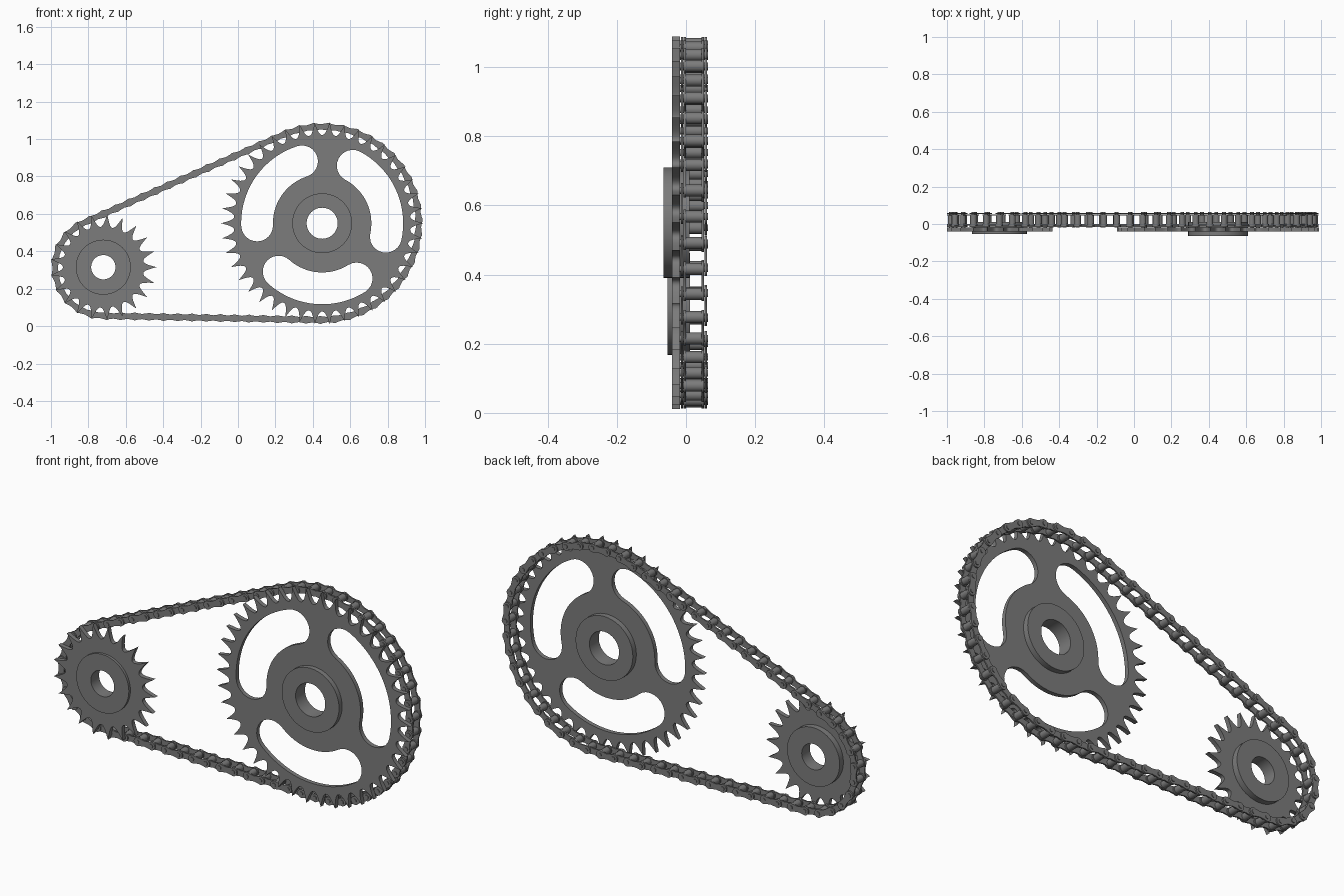
import bpy, bmesh
from math import pi, sin, cos, radians, atan2, acos, sqrt
from mathutils import Matrix, Vector

cube = bpy.data.objects.get("Cube")
if cube:
    bpy.data.objects.remove(cube, do_unlink=True)

steel = bpy.data.materials.new("grey steel")
steel.use_nodes = True
GREY = (0.2, 0.2, 0.2, 1)
steel.diffuse_color = GREY
steel.node_tree.nodes["Principled BSDF"].inputs["Base Color"].default_value = GREY

UPRIGHT = Matrix.Rotation(pi / 2, 4, "X")


def polar(r, a):
    return Vector((r * cos(a), r * sin(a)))


def circle(r, n=48, centre=Vector((0, 0))):
    return [centre + polar(r, 2 * pi * i / n) for i in range(n)]


def add_prism(bm, loops, z0, z1):
    """Add a filled outline (later loops are holes) between two depths."""
    curve = bpy.data.curves.new("outline", "CURVE")
    curve.dimensions = "2D"
    curve.fill_mode = "BOTH"
    curve.extrude = (z1 - z0) / 2
    for loop in loops:
        spline = curve.splines.new("POLY")
        spline.points.add(len(loop) - 1)
        for point, p in zip(spline.points, loop):
            point.co = (p.x, p.y, 0, 1)
        spline.use_cyclic_u = True
    helper = bpy.data.objects.new("outline", curve)
    mesh = bpy.data.meshes.new_from_object(helper)
    mesh.transform(Matrix.Translation((0, 0, (z0 + z1) / 2)))
    bm.from_mesh(mesh)
    bpy.data.objects.remove(helper)
    bpy.data.curves.remove(curve)
    bpy.data.meshes.remove(mesh)


def finish_mesh(name, bm):
    bmesh.ops.remove_doubles(bm, verts=bm.verts, dist=1e-5)
    bmesh.ops.recalc_face_normals(bm, faces=bm.faces)
    mesh = bpy.data.meshes.new(name)
    bm.to_mesh(mesh)
    bm.free()
    mesh.materials.clear()
    mesh.materials.append(steel)
    for face in mesh.polygons:
        face.use_smooth = True
        face.material_index = 0
    mesh.set_sharp_from_angle(angle=radians(30))
    return mesh


def place(name, mesh, matrix):
    obj = bpy.data.objects.new(name, mesh)
    obj.matrix_world = matrix
    bpy.context.scene.collection.objects.link(obj)


def tooth_outline(tip, root, teeth):
    """Pointed teeth separated by rounded scallops."""
    steps = 10
    pts = []
    for i in range(teeth * steps):
        t = abs(2 * (i % steps) / steps - 1)
        pts.append(polar(root + (tip - root) * t ** 2.3, 2 * pi * i / (teeth * steps)))
    return pts


def slot_outline(r, half_width, mid, half_span):
    """Curved slot with round ends."""
    a0, a1 = mid - half_span, mid + half_span
    arc = [a0 + (a1 - a0) * i / 20 for i in range(21)]
    cap = [pi * i / 12 for i in range(1, 12)]
    pts = [polar(r + half_width, a) for a in arc]
    pts += [polar(r, a1) + polar(half_width, a1 + c) for c in cap]
    pts += [polar(r - half_width, a) for a in reversed(arc)]
    pts += [polar(r, a0) + polar(half_width, a0 + pi + c) for c in cap]
    return pts


def sprocket(name, centre, tip, root, teeth, hub, bore, hub_front, hub_back, slots=()):
    matrix = Matrix.Translation((centre.x, 0, centre.y)) @ UPRIGHT
    bm = bmesh.new()
    add_prism(bm, [tooth_outline(tip, root, teeth), circle(hub - 0.01), *slots], 0.018, 0.04)
    place(name + "_toothed_plate", finish_mesh(name + "_toothed_plate", bm), matrix)
    bm = bmesh.new()
    add_prism(bm, [circle(hub), circle(bore)], -hub_back, hub_front)
    place(name + "_hub", finish_mesh(name + "_hub", bm), matrix)


# Sprockets
BIG, SMALL = Vector((0.45, 0.55)), Vector((-0.72, 0.315))
slots = [slot_outline(0.348, 0.085, radians(a), radians(37)) for a in (25, 145, 265)]
sprocket("large_sprocket", BIG, 0.54, 0.472, 42, 0.16, 0.083, 0.065, 0.01, slots)
sprocket("small_sprocket", SMALL, 0.284, 0.216, 21, 0.147, 0.065, 0.053, 0.012)

# Chain path: two arcs joined by the outer tangents
R_BIG, R_SMALL = 0.517, 0.26
axis = BIG - SMALL
heading = atan2(axis.y, axis.x)
spread = acos((R_SMALL - R_BIG) / axis.length)
upper, lower = heading + spread, heading - spread
tangent = sqrt(axis.length ** 2 - (R_BIG - R_SMALL) ** 2)
big_arc = R_BIG * 2 * spread
small_arc = R_SMALL * (2 * pi - 2 * spread)
total = big_arc + small_arc + 2 * tangent


def path(s):
    s %= total
    if s < big_arc:
        return BIG + polar(R_BIG, lower + s / R_BIG)
    s -= big_arc
    if s < tangent:
        return (BIG + polar(R_BIG, upper)).lerp(SMALL + polar(R_SMALL, upper), s / tangent)
    s -= tangent
    if s < small_arc:
        return SMALL + polar(R_SMALL, upper + s / R_SMALL)
    s -= small_arc
    return (SMALL + polar(R_SMALL, lower)).lerp(BIG + polar(R_BIG, lower), s / tangent)


# Chain links: waisted side plates joined by rollers or pins
LINKS = 64
PITCH = total / LINKS


def link_plate(r, waist):
    right = [Vector((PITCH / 2, 0)) + polar(r, radians(a)) for a in range(-120, 121, 20)]
    left = [Vector((-p.x, -p.y)) for p in right]
    return right + [Vector((0, waist))] + left + [Vector((0, -waist))]


def link_mesh(name, plate_in, plate_out, rod_radius, rod_half):
    bm = bmesh.new()
    for z0, z1 in ((plate_in, plate_out), (-plate_out, -plate_in)):
        add_prism(bm, [link_plate(0.021, 0.014)], z0, z1)
    for x in (-PITCH / 2, PITCH / 2):
        add_prism(bm, [circle(rod_radius, 16, Vector((x, 0)))], -rod_half, rod_half)
    return finish_mesh(name, bm)


inner = link_mesh("inner_link", 0.0225, 0.0295, 0.0175, 0.0235)
outer = link_mesh("outer_link", 0.0305, 0.0375, 0.010, 0.041)
for i in range(LINKS):
    a, b = path(i * PITCH), path((i + 1) * PITCH)
    mid, step = (a + b) / 2, b - a
    turn = Matrix.Rotation(-atan2(step.y, step.x), 4, "Y")
    mesh = (inner, outer)[i % 2]
    place(f"{mesh.name}_{i + 1:02d}", mesh,
          Matrix.Translation((mid.x, 0.0225, mid.y)) @ turn @ UPRIGHT)
